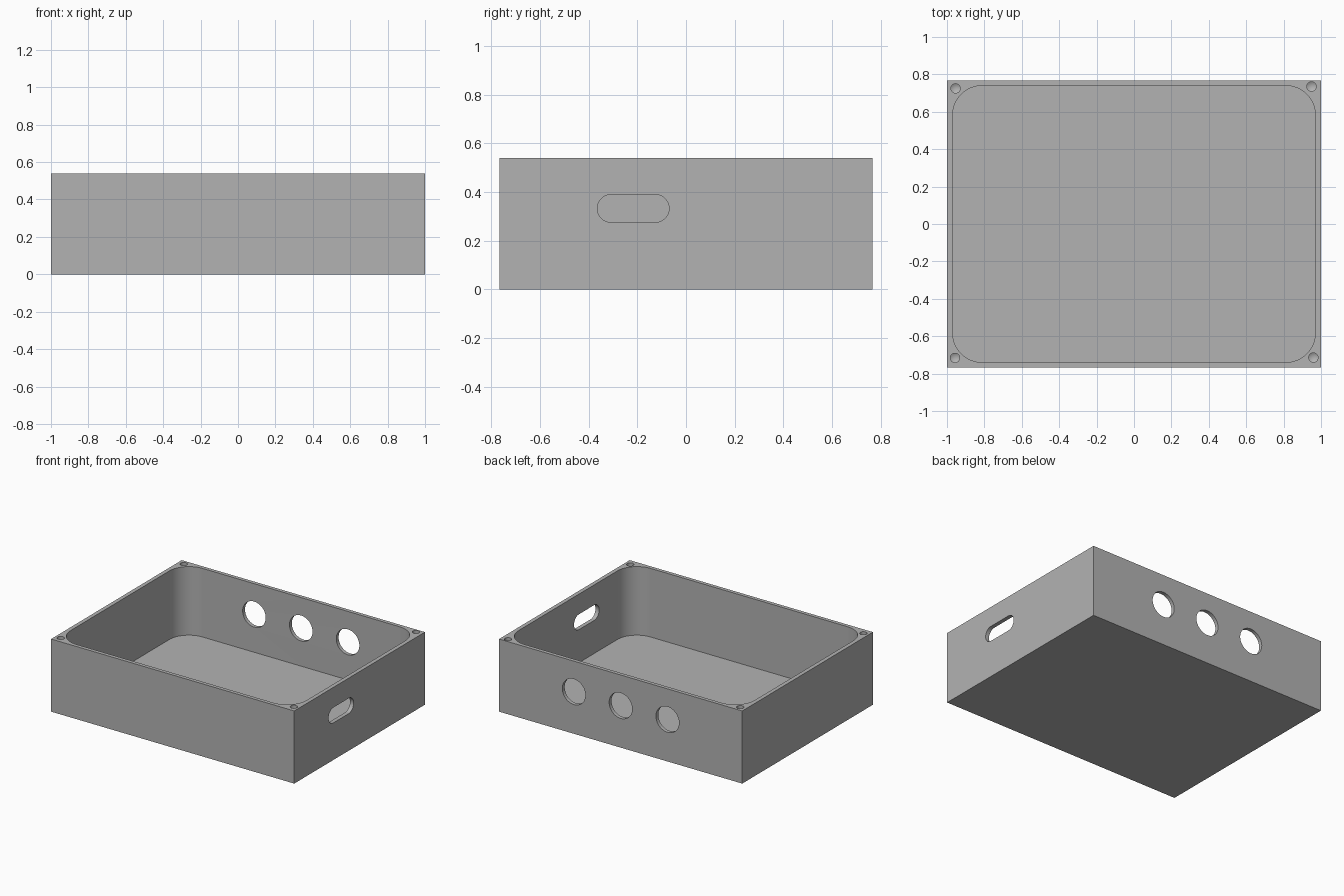
import bpy
import bmesh
from math import pi, cos, sin, radians
from mathutils import Matrix, Vector

WIDTH, DEPTH, HEIGHT = 2.0, 1.535, 0.54
WALL = 0.03
CORNER = 0.16

cube = bpy.data.objects.get("Cube")
if cube:
    bpy.data.objects.remove(cube, do_unlink=True)

grey = bpy.data.materials.new("plain grey")
grey.use_nodes = True
colour = (0.45, 0.45, 0.45, 1)
grey.diffuse_color = colour
grey.node_tree.nodes["Principled BSDF"].inputs["Base Color"].default_value = colour


def add_object(name, bm):
    bmesh.ops.recalc_face_normals(bm, faces=bm.faces[:])
    mesh = bpy.data.meshes.new(name)
    bm.to_mesh(mesh)
    bm.free()
    mesh.materials.append(grey)
    obj = bpy.data.objects.new(name, mesh)
    bpy.context.collection.objects.link(obj)
    return obj


def rounded_outline(w, h, r, steps):
    """Counter-clockwise rounded rectangle, without doubled points."""
    points = []
    for i, (sx, sy) in enumerate([(1, 1), (-1, 1), (-1, -1), (1, -1)]):
        for k in range(steps + 1):
            a = (i + k / steps) * pi / 2
            p = Vector((sx * (w / 2 - r) + r * cos(a), sy * (h / 2 - r) + r * sin(a), 0))
            if not points or (p - points[-1]).length > 1e-4:
                points.append(p)
    if (points[0] - points[-1]).length < 1e-4:
        points.pop()
    return points


def prism(name, outline, length, matrix):
    """Extrude an outline along +z, then place it."""
    bm = bmesh.new()
    face = bm.faces.new([bm.verts.new(p) for p in outline])
    new = bmesh.ops.extrude_face_region(bm, geom=[face])["geom"]
    verts = [v for v in new if isinstance(v, bmesh.types.BMVert)]
    bmesh.ops.translate(bm, verts=verts, vec=(0, 0, length))
    bmesh.ops.transform(bm, matrix=matrix, verts=bm.verts[:])
    return add_object(name, bm)


# Solid block
bm = bmesh.new()
bmesh.ops.create_cube(bm, size=1)
bmesh.ops.scale(bm, vec=(WIDTH, DEPTH, HEIGHT), verts=bm.verts[:])
bmesh.ops.translate(bm, vec=(0, 0, HEIGHT / 2), verts=bm.verts[:])
box = add_object("open_box", bm)

# Rounded cavity
cutters = [prism("cavity_cutter",
                 rounded_outline(WIDTH - 2 * WALL, DEPTH - 2 * WALL + 0.005, CORNER, 16),
                 HEIGHT, Matrix.Translation((0, 0, WALL)))]

# Three round ports through the back wall
for x in (-0.385, 0, 0.385):
    place = Matrix.Translation((x, DEPTH / 2 + 0.05, 0.312)) @ Matrix.Rotation(pi / 2, 4, "X")
    cutters.append(prism("port_cutter", rounded_outline(0.19, 0.19, 0.095, 12), 0.15, place))

# Slot through the left wall
place = (Matrix.Translation((WIDTH / 2 - 0.1, -0.217, 0.333))
         @ Matrix.Rotation(pi / 2, 4, "Z") @ Matrix.Rotation(pi / 2, 4, "X"))
cutters.append(prism("slot_cutter", rounded_outline(0.295, 0.114, 0.057, 10), 0.15, place))

# Screw holes with drilled tips, slightly uneven at the corners
for x, y in [(-0.954, 0.725), (0.949, 0.735), (-0.957, -0.716), (0.959, -0.714)]:
    bm = bmesh.new()
    rings = []
    for z in (HEIGHT - 0.1, HEIGHT + 0.05):
        rings.append([bm.verts.new((x + 0.025 * cos(a), y + 0.025 * sin(a), z))
                      for a in (2 * pi * k / 24 for k in range(24))])
    tip = bm.verts.new((x, y, HEIGHT - 0.115))
    for k in range(24):
        n = (k + 1) % 24
        bm.faces.new((rings[0][k], rings[0][n], rings[1][n], rings[1][k]))
        bm.faces.new((rings[0][n], rings[0][k], tip))
    bm.faces.new(rings[1])
    cutters.append(add_object("screw_hole_cutter", bm))

# Cut everything out of the block
bpy.ops.object.select_all(action="DESELECT")
box.select_set(True)
bpy.context.view_layer.objects.active = box
for cutter in cutters:
    cutter.hide_render = True
    mod = box.modifiers.new("cut", "BOOLEAN")
    mod.operation = "DIFFERENCE"
    mod.solver = "EXACT"
    mod.object = cutter
    bpy.ops.object.modifier_apply(modifier=mod.name)
    bpy.data.objects.remove(cutter, do_unlink=True)

bpy.ops.object.shade_smooth_by_angle(angle=radians(30))
